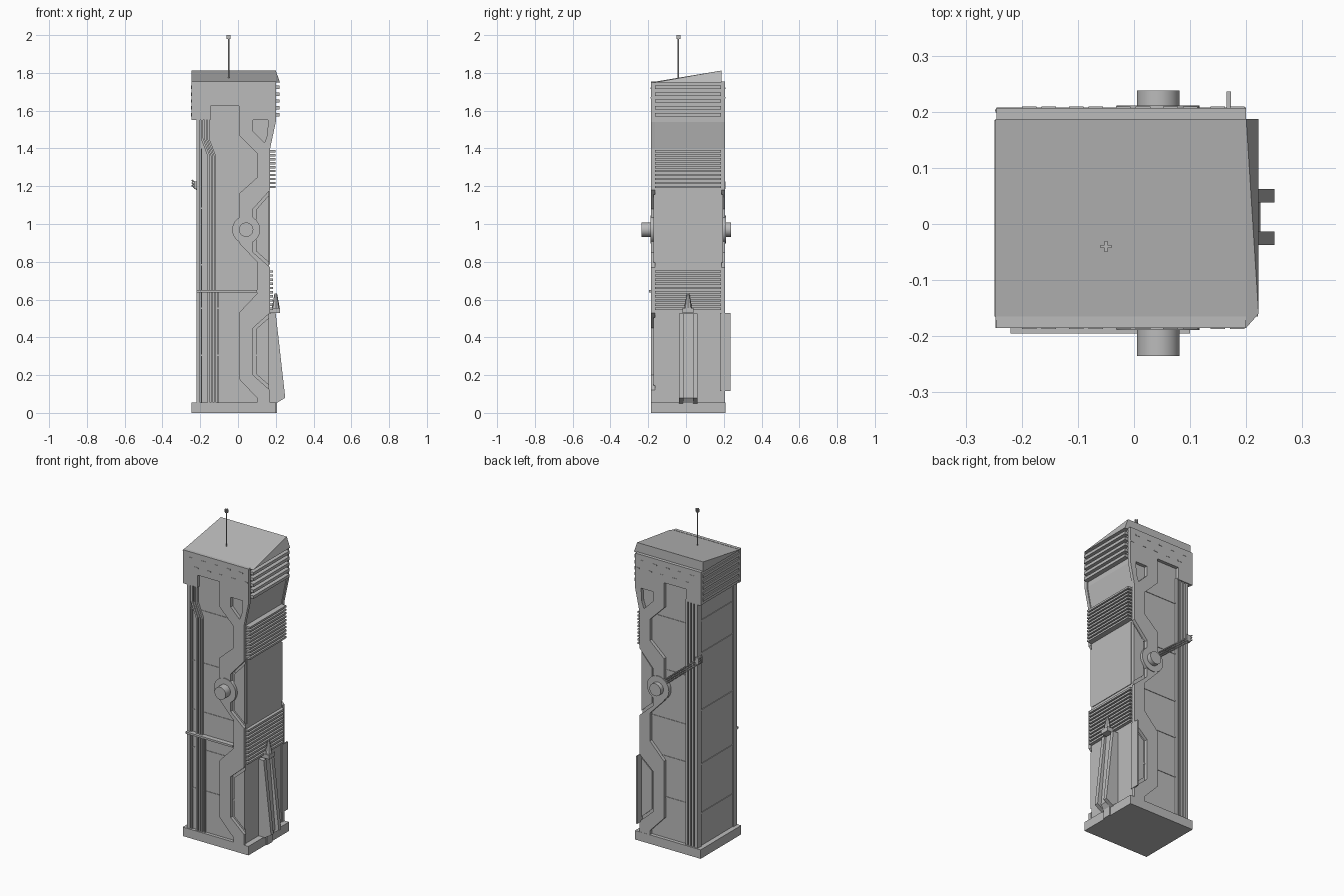
import bpy, bmesh, math
from mathutils import Vector

cube = bpy.data.objects.get("Cube")
if cube:
    bpy.data.objects.remove(cube, do_unlink=True)

grey = bpy.data.materials.new("concrete grey")
grey.use_nodes = True
grey.diffuse_color = (0.5, 0.5, 0.5, 1)
grey.node_tree.nodes["Principled BSDF"].inputs["Base Color"].default_value = (0.5, 0.5, 0.5, 1)

FRONT, BACK = -0.165, 0.187   # recessed wall planes
PLATE = 0.02                  # raised facade thickness


def finish(name, bm):
    bmesh.ops.recalc_face_normals(bm, faces=bm.faces)
    mesh = bpy.data.meshes.new(name)
    bm.to_mesh(mesh)
    bm.free()
    mesh.materials.append(grey)
    ob = bpy.data.objects.new(name, mesh)
    bpy.context.collection.objects.link(ob)
    return ob


def box(name, x0, x1, y0, y1, z0, z1):
    return prism(name, [(x0, z0), (x1, z0), (x1, z1), (x0, z1)], y0, y1)


def prism(name, points, y0, y1):
    """Extrude an x-z outline from y0 to y1."""
    bm = bmesh.new()
    face = bm.faces.new([bm.verts.new((x, y0, z)) for x, z in points])
    grown = bmesh.ops.extrude_face_region(bm, geom=[face], use_keep_orig=True)["geom"]
    for v in grown:
        if isinstance(v, bmesh.types.BMVert):
            v.co.y = y1
    return finish(name, bm)


def rod(name, a, b, r0, r1=None, sides=32):
    """Cylinder or cone between two points."""
    a, b = Vector(a), Vector(b)
    bm = bmesh.new()
    bmesh.ops.create_cone(bm, cap_ends=True, segments=sides, radius1=r0,
                          radius2=r0 if r1 is None else r1, depth=(b - a).length)
    turn = (b - a).to_track_quat("Z", "Y")
    for v in bm.verts:
        v.co = turn @ v.co + (a + b) / 2
    ob = finish(name, bm)
    if sides > 8:
        for p in ob.data.polygons:
            p.use_smooth = len(p.vertices) == 4
        ob.data.set_sharp_from_angle(angle=math.radians(35))
    return ob


# Base and main block
box("base", -0.245, 0.2, -0.185, 0.208, 0, 0.055)
prism("tower_core", [(-0.215, 0.03), (0.165, 0.03), (0.165, 1.4), (0.193, 1.54),
                     (0.193, 1.75), (-0.215, 1.75)], FRONT, BACK)
box("head_left_block", -0.242, -0.2, -0.165, BACK, 1.55, 1.75)

# Sloped roof with a chamfered right end
bm = bmesh.new()
low = [bm.verts.new(p) for p in ((-0.247, -0.185, 1.75), (0.2, -0.185, 1.75),
                                 (0.222, -0.16, 1.75), (0.222, 0.187, 1.75), (-0.247, 0.187, 1.75))]
ridge = [bm.verts.new(p) for p in ((0.2, 0.187, 1.812), (-0.247, 0.187, 1.812))]
bm.faces.new(low)
bm.faces.new((low[0], low[1], ridge[0], ridge[1]))
bm.faces.new((low[1], low[2], ridge[0]))
bm.faces.new((low[2], low[3], ridge[0]))
bm.faces.new((low[3], low[4], ridge[1], ridge[0]))
bm.faces.new((low[4], low[0], ridge[1]))
finish("roof", bm)

# Raised facade outlines shared by front and back
head = [(-0.245, 1.55), (-0.145, 1.55), (-0.145, 1.625), (0.005, 1.625),
        (0.005, 1.55), (0.2, 1.55), (0.2, 1.755), (-0.245, 1.755)]
strip = [(0.005, 1.55), (0.005, 1.47), (0.1, 1.375), (0.1, 1.245), (0.005, 1.16), (0.005, 0.9),
         (0.1, 0.8), (0.1, 0.63), (0.005, 0.53), (0.005, 0.18), (0.1, 0.08), (0.1, 0.05),
         (0.17, 0.05), (0.17, 0.12), (0.08, 0.2), (0.08, 0.45), (0.17, 0.53), (0.17, 0.77),
         (0.08, 0.85), (0.08, 1.08), (0.17, 1.18), (0.17, 1.4), (0.2, 1.54), (0.2, 1.55),
         (0.16, 1.55), (0.155, 1.47), (0.14, 1.43), (0.08, 1.49), (0.08, 1.55)]
upper_panel = [(0.165, 1.155), (0.095, 1.075), (0.095, 0.857), (0.165, 0.795)]
lower_panel = [(0.165, 0.505), (0.095, 0.443), (0.095, 0.207), (0.165, 0.145)]
HUB_X, HUB_Z = 0.043, 0.97

for side, wall, out in (("front", FRONT, -1), ("back", BACK, 1)):
    face = wall + out * PLATE
    prism(side + "_head_plate", head, wall, face)
    prism(side + "_zigzag_strip", strip, wall, face)
    prism(side + "_upper_inset", upper_panel, wall, wall + out * 0.008)
    prism(side + "_lower_inset", lower_panel, wall, wall + out * 0.008)
    # Round hub
    rod(side + "_hub_disc", (HUB_X, wall, HUB_Z), (HUB_X, face + out * 0.004, HUB_Z), 0.074)
    rod(side + "_hub", (HUB_X, wall, HUB_Z),
        (HUB_X, -0.235 if out < 0 else 0.238, HUB_Z), 0.038)
    # Corner column and wall seams
    box(side + "_corner_column", -0.22, -0.2, wall - out * 0.012, wall + out * 0.014, 0.05, 1.56)
    for z in (0.3, 0.55, 0.78, 1.08, 1.4):
        box(side + "_wall_seam", -0.2, 0.1, wall, wall + out * 0.003, z, z + 0.008)
    # Small head slots in two staggered rows
    for row, z in enumerate((1.715, 1.665)):
        for i in range(5):
            x = -0.2 + 0.084 * i + 0.035 * row
            box(side + "_head_slot", x, x + 0.026, face, face + out * 0.002, z, z + 0.007)

# Front pipes with a jog, and the cross bar
for x, w in ((-0.196, 0.012), (-0.178, 0.01), (-0.162, 0.01)):
    j = x + 0.035
    prism("front_pipe", [(x, 1.56), (x, 1.45), (j, 1.36), (j, 0.05), (j + w, 0.05),
                         (j + w, 1.362), (x + w, 1.452), (x + w, 1.56)], FRONT, FRONT - 0.014)
box("front_left_pipe", -0.197, -0.19, FRONT - 0.01, FRONT, 0.05, 1.4)
box("front_cross_bar", -0.22, 0.1, -0.195, FRONT, 0.638, 0.65)
box("front_lower_pipe", -0.108, -0.1, FRONT - 0.01, FRONT, 0.05, 0.64)

# Back pipes, diagonal cables and thin corner fin
for x in (-0.19, -0.17, -0.15):
    box("back_pipe", x, x + 0.012, BACK, BACK + 0.014, 0.05, 1.56)
for i in range(3):
    dz = 0.014 * i
    rod("back_cable", (0.02, 0.202, 0.985 + dz), (-0.245, 0.202, 1.205 + dz), 0.004, sides=8)
box("cable_clamp", -0.232, -0.205, 0.17, 0.208, 1.185, 1.225)
box("back_corner_fin", 0.165, 0.173, 0.18, 0.236, 0.115, 0.53)

# Left wall edging and seams
for y in (FRONT + 0.012, BACK - 0.022):
    box("left_wall_rib", -0.221, -0.21, y, y + 0.01, 0.05, 1.56)
for z in (0.25, 0.55, 0.88, 1.23, 1.43):
    box("left_wall_seam", -0.219, -0.21, FRONT, BACK, z, z + 0.009)


def louvres(name, x0, x1, z0, z1, count, fill):
    step = (z1 - z0) / count
    for i in range(count):
        z = z0 + i * step
        box(name, x0, x1, FRONT, BACK - 0.002, z, z + step * fill)


# Fins and louvres
louvres("right_head_fin", 0.18, 0.221, 1.57, 1.75, 5, 0.5)
louvres("left_head_fin", -0.249, -0.23, 1.57, 1.75, 5, 0.5)
louvres("upper_louvre", 0.16, 0.198, 1.19, 1.4, 10, 0.55)
louvres("lower_louvre", 0.16, 0.184, 0.545, 0.765, 10, 0.55)
box("right_middle_panel", 0.16, 0.169, FRONT + 0.01, BACK - 0.01, 0.785, 1.175)

# Sloped buttress: two rails around a shallower middle
for y in (-0.037, 0.038):
    prism("buttress_rail", [(0.16, 0.05), (0.2, 0.05), (0.25, 0.08), (0.2, 0.525), (0.16, 0.525)],
          y, y + 0.024)
prism("buttress_middle", [(0.16, 0.05), (0.205, 0.05), (0.225, 0.08), (0.188, 0.525), (0.16, 0.525)],
      -0.013, 0.038)
box("buttress_cap", 0.16, 0.222, -0.018, 0.04, 0.53, 0.556)
rod("buttress_spike", (0.2, 0.011, 0.55), (0.2, 0.011, 0.632), 0.022, 0.007, sides=8)
box("base_foot", 0.19, 0.207, -0.016, 0.038, 0, 0.06)

# Roof mast
rod("mast", (-0.05, -0.04, 1.76), (-0.05, -0.04, 1.99), 0.004, sides=8)
box("mast_tip_wide", -0.06, -0.04, -0.043, -0.037, 1.98, 2.0)
box("mast_tip_deep", -0.053, -0.047, -0.05, -0.03, 1.98, 2.0)
